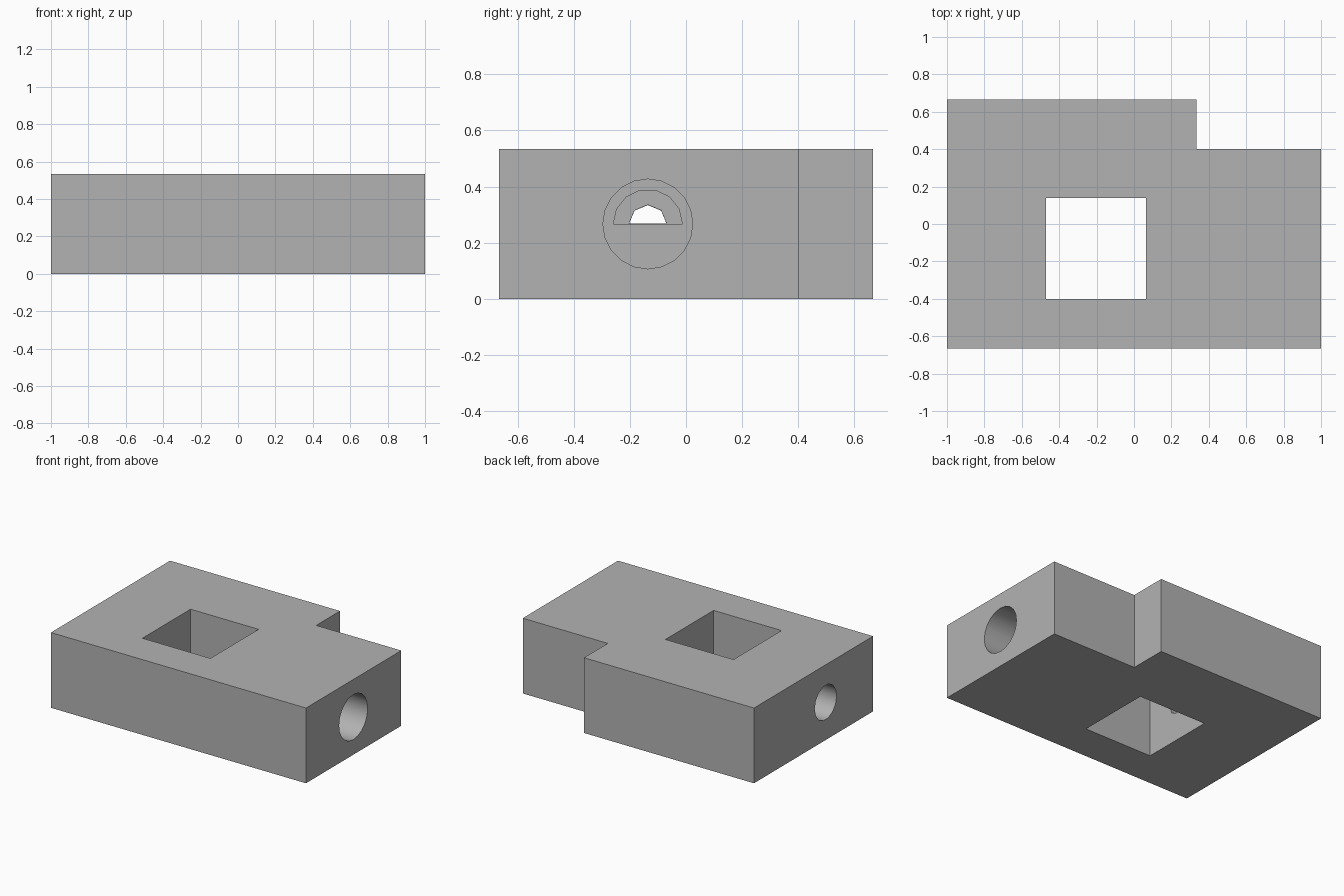
import bpy, bmesh, math
from mathutils import Matrix, Vector

cube = bpy.data.objects.get("Cube")
if cube:
    bpy.data.objects.remove(cube, do_unlink=True)

U = 2 / 15                    # design module
HEIGHT = 4 * U
GREY = (0.45, 0.45, 0.45, 1)

mat = bpy.data.materials.new("grey")
mat.use_nodes = True
mat.diffuse_color = GREY
mat.node_tree.nodes["Principled BSDF"].inputs["Base Color"].default_value = GREY


def make_object(name, bm):
    bmesh.ops.recalc_face_normals(bm, faces=bm.faces)
    mesh = bpy.data.meshes.new(name)
    bm.to_mesh(mesh)
    bm.free()
    obj = bpy.data.objects.new(name, mesh)
    bpy.context.collection.objects.link(obj)
    mesh.materials.append(mat)
    return obj


def prism(name, outline, bottom, top):
    bm = bmesh.new()
    face = bm.faces.new([bm.verts.new((x, y, bottom)) for x, y in outline])
    new = bmesh.ops.extrude_face_region(bm, geom=[face])["geom"]
    verts = [v for v in new if isinstance(v, bmesh.types.BMVert)]
    bmesh.ops.translate(bm, vec=(0, 0, top - bottom), verts=verts)
    return make_object(name, bm)


def bore(name, start, end, radius, sides, upper_half=False):
    """Round cutter between two points, optionally only its upper half."""
    a, b = Vector(start), Vector(end)
    axis = (b - a).normalized()
    bm = bmesh.new()
    bmesh.ops.create_cone(bm, cap_ends=True, segments=sides, radius1=radius,
                          radius2=radius, depth=(b - a).length)
    side = Vector((0, 1, 0))
    frame = Matrix((side, axis.cross(side), axis)).transposed().to_4x4()
    # Put a corner of the polygon on the side axis
    first = max(bm.verts, key=lambda v: v.co.x).co
    bm.transform(Matrix.Rotation(-math.atan2(first.y, first.x), 4, "Z"))
    bm.transform(Matrix.Translation((a + b) / 2) @ frame)
    if upper_half:
        geom = bm.verts[:] + bm.edges[:] + bm.faces[:]
        bmesh.ops.bisect_plane(bm, geom=geom, dist=1e-5, plane_co=a,
                               plane_no=(0, 0, 1), clear_inner=True)
        bmesh.ops.holes_fill(bm, edges=[e for e in bm.edges if e.is_boundary])
    return make_object(name, bm)


def cut(body, cutter):
    mod = body.modifiers.new("cut", "BOOLEAN")
    mod.operation, mod.solver, mod.object = "DIFFERENCE", "EXACT", cutter
    bpy.context.view_layer.objects.active = body
    bpy.ops.object.modifier_apply(modifier=mod.name)
    bpy.data.objects.remove(cutter, do_unlink=True)


# Block with a notched back left corner
body = prism("block", [(-1, -5 * U), (1, -5 * U), (1, 3 * U), (2.5 * U, 3 * U),
                       (2.5 * U, 5 * U), (-1, 5 * U)], 0, HEIGHT)

# Square window through the block
x0, x1, y0, y1 = -3.52 * U, 0.48 * U, -3 * U, 1.04 * U
cut(body, prism("window", [(x0, y0), (x1, y0), (x1, y1), (x0, y1)], -0.1, HEIGHT + 0.1))

# Stepped radii: wide mouth, middle step, narrow shaft
WIDE, MID, NARROW = (0.16, 20), (0.123, 14), (0.067, 8)

# Two stepped holes from the top
for x in (-5.52 * U, -2.52 * U):
    for (radius, sides), end in ((WIDE, 3 * U), (MID, 2 * U), (NARROW, -0.1)):
        cut(body, bore("top_hole", (x, 3.02 * U, HEIGHT + 0.1),
                       (x, 3.02 * U, end), radius, sides))

# Stepped hole from the right end into the window
Y, Z = -1.02 * U, 2 * U
for (radius, sides), end in ((WIDE, -5.5 * U), (MID, -4.5 * U), (NARROW, -3 * U)):
    cut(body, bore("right_hole", (-1.1, Y, Z), (end, Y, Z), radius, sides))

# Stepped hole from the left end, half blocked behind its mouth
cut(body, bore("left_mouth", (1.1, Y, Z), (4.5 * U, Y, Z), *WIDE))
cut(body, bore("left_step", (5 * U, Y, Z), (2.5 * U, Y, Z), *MID, upper_half=True))
cut(body, bore("left_shaft", (3 * U, Y, Z + 0.001), (0, Y, Z + 0.001), *NARROW,
               upper_half=True))

# Smooth bores, sharp edges elsewhere
bpy.ops.object.select_all(action="DESELECT")
body.select_set(True)
bpy.context.view_layer.objects.active = body
bpy.ops.object.shade_smooth_by_angle(angle=math.radians(30))
